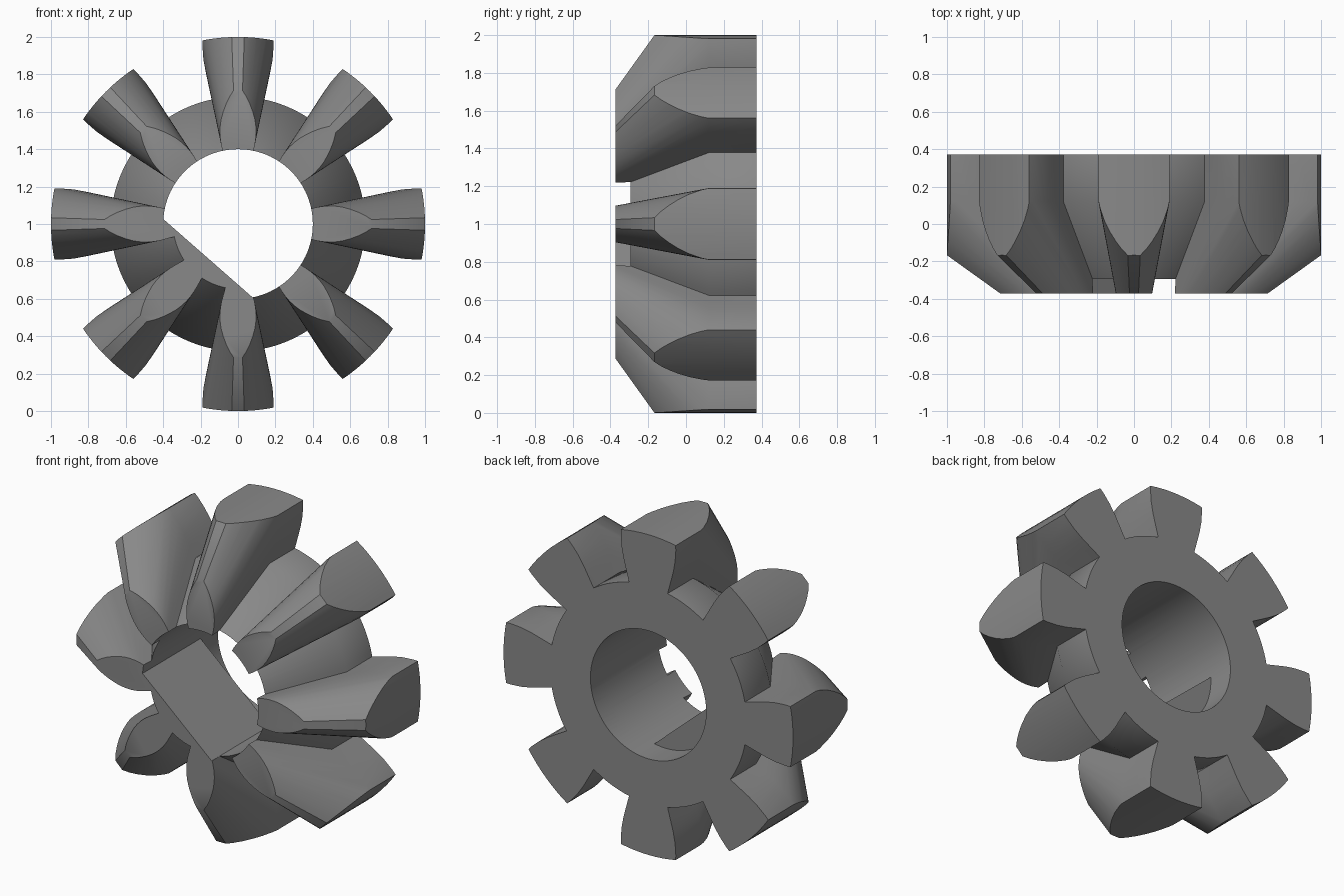
import bpy, bmesh, math

if "Cube" in bpy.data.objects:
    bpy.data.objects.remove(bpy.data.objects["Cube"])

TEETH = 8
FRONT, BEND, BACK = -0.372, 0.12, 0.372
FRONT_SCALE = 0.51          # front section relative to the back section
OUTER_R, BORE_R = 1.0, 0.4
# half tooth: (half width, radius), root to narrow land
FLANK = [(0.133, 0.667), (0.153, 0.74), (0.172, 0.81), (0.185, 0.88), (0.190, 0.95),
         (0.188, 1.02), (0.176, 1.10), (0.154, 1.18), (0.124, 1.26), (0.088, 1.335), (0.047, 1.40)]
ROOT_R = math.hypot(*FLANK[0])

steel = bpy.data.materials.new("grey steel")
steel.diffuse_color = (0.25, 0.25, 0.25, 1)
steel.use_nodes = True
steel.node_tree.nodes["Principled BSDF"].inputs["Base Color"].default_value = steel.diffuse_color


def loft(name, sections):
    """Solid through sections given as (y, [(x, z), ...]), lifted to the axle height."""
    bm = bmesh.new()
    rings = [[bm.verts.new((x, y, z + 1)) for x, z in pts] for y, pts in sections]
    n = len(rings[0])
    for a, b in zip(rings, rings[1:]):
        for i in range(n):
            j = (i + 1) % n
            bm.faces.new((a[i], b[i], b[j], a[j]))
    bm.faces.new(rings[0])
    bm.faces.new(rings[-1][::-1])
    bm.normal_update()
    mesh = bpy.data.meshes.new(name)
    bm.to_mesh(mesh)
    bm.free()
    mesh.materials.append(steel)
    ob = bpy.data.objects.new(name, mesh)
    bpy.context.scene.collection.objects.link(ob)
    return ob


def arc(r, a0, a1, n):
    return [(r * math.cos(a0 + (a1 - a0) * i / n), r * math.sin(a0 + (a1 - a0) * i / n)) for i in range(n)]


def gear_profile():
    pts = []
    half = math.atan2(*FLANK[0])
    pitch = math.tau / TEETH
    for k in range(TEETH):
        a = k * pitch
        c, s = math.cos(a), math.sin(a)
        for w, r in [(-w, r) for w, r in FLANK] + FLANK[::-1]:
            pts.append((r * c - w * s, r * s + w * c))
        pts += arc(ROOT_R, a + half, a + pitch - half, 8)[1:]
    return pts


def cut(ob, cutter, operation):
    """Boolean, taking the first solver that gives a solid result."""
    cutter.hide_render = True
    for solver in ('EXACT', 'MANIFOLD', 'FLOAT'):
        mod = ob.modifiers.new("cut", 'BOOLEAN')
        mod.object, mod.operation, mod.solver = cutter, operation, solver
        bpy.context.view_layer.update()
        deps = bpy.context.evaluated_depsgraph_get()
        mesh = bpy.data.meshes.new_from_object(ob.evaluated_get(deps))
        ob.modifiers.clear()
        xs = [v.co.x for v in mesh.vertices] or [0]
        if len(mesh.polygons) > 100 and max(xs) - min(xs) > 1.9:
            ob.data = mesh
            break
    bpy.data.objects.remove(cutter)
    bpy.context.view_layer.update()


# toothed body, tapering towards the front
profile = gear_profile()
gear = loft("bevel_gear", [(FRONT, [(x * FRONT_SCALE, z * FRONT_SCALE) for x, z in profile]),
                           (BEND, profile), (BACK, profile)])

# trim the teeth to the outer cylinder
circle = arc(OUTER_R, 0, math.tau, 128)
cut(gear, loft("outer_blank", [(-1, circle), (1, circle)]), 'INTERSECT')

# bore with a flat side, fully round near the back
ring = arc(BORE_R, 0, math.tau, 96)
flat = [ring[i % 96] for i in range(-21, 48)]
cut(gear, loft("flat_sided_bore", [(-1, flat), (1, flat)]), 'DIFFERENCE')
cut(gear, loft("round_bore", [(0.2, ring), (1, ring)]), 'DIFFERENCE')

gear.data.materials.clear()
gear.data.materials.append(steel)

# smooth curved flanks, keep hard edges
gear.data.shade_smooth()
gear.data.set_sharp_from_angle(angle=math.radians(36))
bpy.context.view_layer.update()
